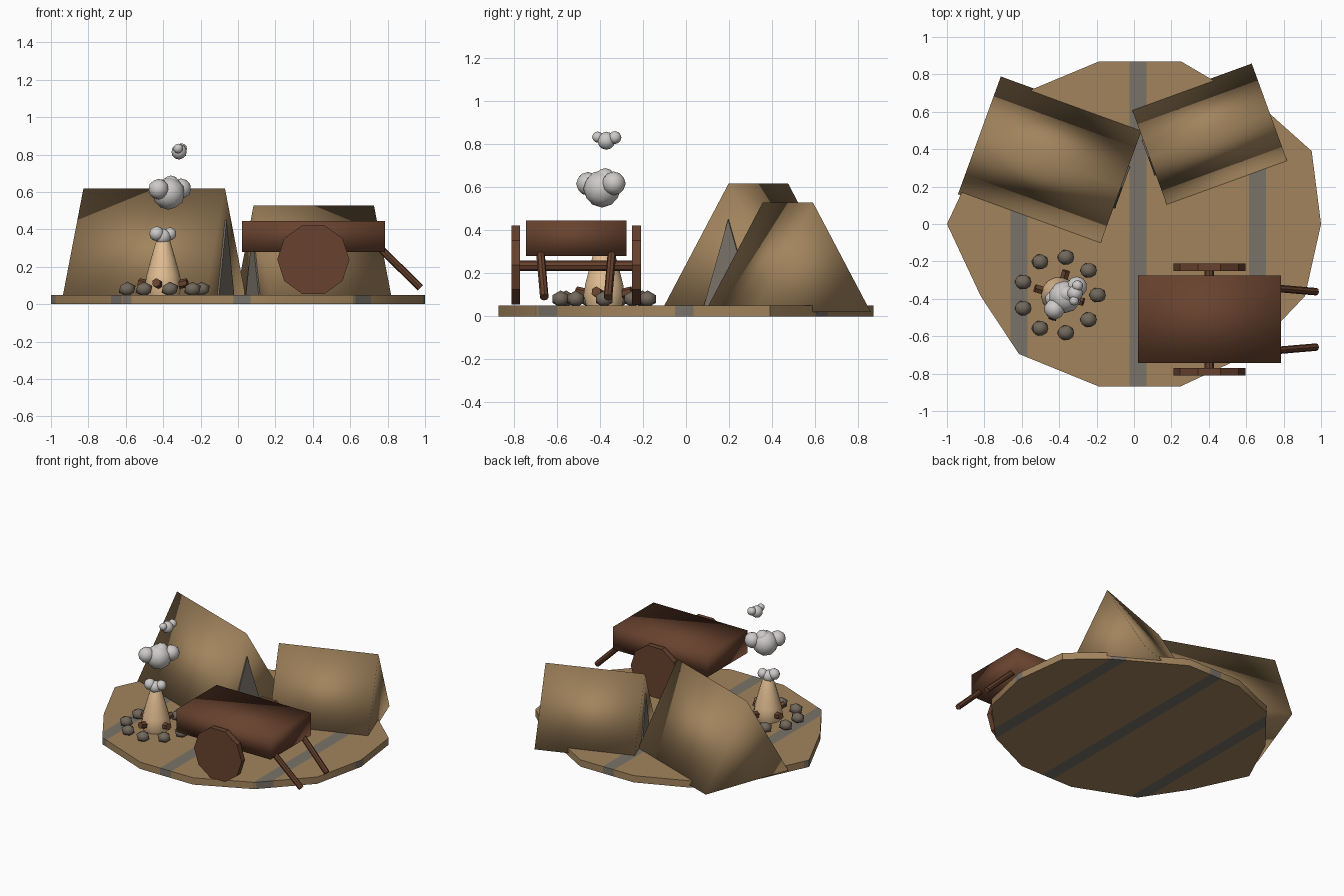
import bpy, bmesh, math
from mathutils import Vector, Matrix

if "Cube" in bpy.data.objects:
    bpy.data.objects.remove(bpy.data.objects["Cube"])


def material(name, r, g, b):
    lin = [((c / 255 + 0.055) / 1.055) ** 2.4 for c in (r, g, b)]
    m = bpy.data.materials.new(name)
    m.diffuse_color = (*lin, 1)
    m.use_nodes = True
    m.node_tree.nodes["Principled BSDF"].inputs["Base Color"].default_value = m.diffuse_color
    return m


TAN = material("tan", 162, 132, 93)
GREY = material("grey", 121, 114, 104)
BROWN = material("dark_brown", 104, 66, 46)
STONE = material("stone", 114, 104, 91)
FLAME = material("pale_flame", 226, 190, 146)
SMOKE = material("smoke", 205, 202, 200)


def finish(bm, name, mats, smooth=None):
    """smooth: None = flat, 180 = fully smooth, otherwise a sharp-edge angle."""
    bmesh.ops.recalc_face_normals(bm, faces=bm.faces)
    mesh = bpy.data.meshes.new(name)
    bm.to_mesh(mesh)
    bm.free()
    ob = bpy.data.objects.new(name, mesh)
    bpy.context.collection.objects.link(ob)
    for m in mats:
        mesh.materials.append(m)
    if smooth == 180:
        mesh.shade_smooth()
    elif smooth:
        bpy.ops.object.select_all(action='DESELECT')
        ob.select_set(True)
        bpy.context.view_layer.objects.active = ob
        bpy.ops.object.shade_smooth_by_angle(angle=math.radians(smooth))
    return ob


def extruded(bm, points, offset):
    face = bm.faces.new([bm.verts.new(p) for p in points])
    res = bmesh.ops.extrude_face_region(bm, geom=[face])
    verts = [v for v in res["geom"] if isinstance(v, bmesh.types.BMVert)]
    bmesh.ops.translate(bm, verts=verts, vec=offset)


def rod(name, a, b, radius, sides, mat, smooth=40, spin=0):
    a, b = Vector(a), Vector(b)
    bm = bmesh.new()
    rot = (b - a).to_track_quat('Z', 'Y').to_matrix().to_4x4()
    bmesh.ops.create_cone(bm, cap_ends=True, segments=sides, radius1=radius, radius2=radius,
                          depth=(b - a).length,
                          matrix=Matrix.Translation((a + b) / 2) @ rot @ Matrix.Rotation(spin, 4, 'Z'))
    return finish(bm, name, [mat], smooth)


# Ground slab with grey stripes
half = [(-0.185, -0.87), (0.245, -0.87), (0.62, -0.695), (0.914, -0.386), (1, 0),
        (0.95, 0.39), (0.72, 0.595), (0.25, 0.87), (-0.185, 0.87), (-0.545, 0.72),
        (-0.82, 0.385), (-1, 0), (-0.82, -0.385), (-0.615, -0.695)]
bm = bmesh.new()
extruded(bm, [(x, y, 0) for x, y in half], (0, 0, 0.05))
x_bands = [(-0.66, -0.57), (-0.024, 0.066), (0.614, 0.705)]
y_bands = [(-0.685, -0.6), (-0.05, 0.035)]
for axis, bands in ((0, x_bands), (1, y_bands)):
    for cut in [c for band in bands for c in band]:
        normal = Vector((1 - axis, axis, 0))
        bmesh.ops.bisect_plane(bm, geom=bm.verts[:] + bm.edges[:] + bm.faces[:],
                               plane_co=normal * cut, plane_no=normal)
bm.normal_update()
for f in bm.faces:
    n, c = f.normal, f.calc_center_median()
    side = abs(n.z) < 0.5 and abs(n.x) > abs(n.y)
    value, bands = (c.y, y_bands) if side else (c.x, x_bands)
    f.material_index = int(any(lo < value < hi for lo, hi in bands))
finish(bm, "ground", [TAN, GREY], 40)


# Tents: ridge prisms with a triangular doorway on the inner end
def tent(name, centre, angle, scale, door_side):
    place = Matrix.Translation((*centre, 0.02)) @ Matrix.Rotation(math.radians(angle), 4, 'Z') \
        @ Matrix.Scale(scale, 4)
    length, width, height = 0.806, 0.67, 0.597
    bm = bmesh.new()
    extruded(bm, [(-length / 2, -width / 2, 0), (-length / 2, width / 2, 0),
                  (-length / 2, 0, height)], (length, 0, 0))
    bm.transform(place)
    finish(bm, name, [TAN], 180)
    bm = bmesh.new()
    x = door_side * length / 2
    extruded(bm, [(x, -0.125, 0.01), (x, 0.125, 0.01), (x, 0, 0.43)], (door_side * 0.009, 0, 0))
    bm.transform(place)
    finish(bm, name + "_doorway", [GREY])


tent("large_tent", (-0.448, 0.336), -20, 1.0, 1)
tent("small_tent", (0.405, 0.473), 20, 0.85, -1)

# Cart body
bm = bmesh.new()
bmesh.ops.create_cube(bm, size=1, matrix=Matrix.Translation((0.403, -0.51, 0.362))
                      @ Matrix.Diagonal((0.765, 0.468, 0.165, 1)))
finish(bm, "cart_body", [BROWN], 180)

# Cart axle, wheels and handles
rod("axle", (0.403, -0.78, 0.235), (0.403, -0.24, 0.235), 0.025, 8, BROWN)
for side, label in ((1, "back"), (-1, "front")):
    y = -0.51 + side * 0.28
    rod(label + "_wheel", (0.403, y - 0.02, 0.238), (0.403, y + 0.02, 0.238), 0.193, 10, BROWN,
        30, math.pi / 2 if side else 0)
    rod(label + "_handle", (0.74, -0.51 + side * 0.168, 0.318),
        (0.975, -0.51 + side * 0.148, 0.088), 0.02, 8, BROWN)

# Fire: stone ring, logs and flame
FIRE = Vector((-0.4, -0.38, 0))
for i in range(9):
    a = math.radians(40 * i)
    bm = bmesh.new()
    bmesh.ops.create_icosphere(bm, subdivisions=1, radius=1,
                               matrix=Matrix.Translation(FIRE + Vector((0.205 * math.cos(a), 0.205 * math.sin(a), 0.08)))
                               @ Matrix.Diagonal((0.05, 0.045, 0.04, 1)))
    finish(bm, f"fire_stone_{i + 1}", [STONE], 50)

for i in range(4):
    a = math.radians(74 + 90 * i)
    d = Vector((math.cos(a), math.sin(a), 0))
    rod(f"log_{i + 1}", FIRE + d * 0.02 + Vector((0, 0, 0.09)),
        FIRE + d * 0.135 + Vector((0, 0, 0.115)), 0.024, 6, BROWN)

bm = bmesh.new()
profile = [(0, 0.05), (0.085, 0.05), (0.098, 0.10), (0.09, 0.15), (0.066, 0.24), (0.04, 0.33), (0, 0.40)]
verts = [bm.verts.new((r, 0, z)) for r, z in profile]
edges = [bm.edges.new(p) for p in zip(verts, verts[1:])]
bmesh.ops.spin(bm, geom=verts + edges, axis=(0, 0, 1), cent=(0, 0, 0), angle=math.tau,
               steps=14, use_duplicate=False)
bmesh.ops.remove_doubles(bm, verts=bm.verts, dist=0.0005)
bmesh.ops.translate(bm, verts=bm.verts, vec=FIRE)
finish(bm, "flame", [FLAME], 60)

# Smoke puffs rising from the fire: x, y, z, radius
puffs = {
    "low_smoke": [(-0.435, -0.40, 0.377, 0.04), (-0.402, -0.385, 0.36, 0.044),
                  (-0.365, -0.37, 0.375, 0.036)],
    "middle_smoke": [(-0.37, -0.39, 0.592, 0.087), (-0.425, -0.455, 0.615, 0.055),
                     (-0.305, -0.335, 0.617, 0.055), (-0.36, -0.375, 0.64, 0.048)],
    "high_smoke": [(-0.315, -0.37, 0.815, 0.042), (-0.32, -0.41, 0.832, 0.026),
                   (-0.302, -0.33, 0.83, 0.03)],
}
for name, balls in puffs.items():
    bm = bmesh.new()
    for x, y, z, r in balls:
        bmesh.ops.create_icosphere(bm, subdivisions=2, radius=r, matrix=Matrix.Translation((x, y, z)))
    finish(bm, name, [SMOKE], 180)
